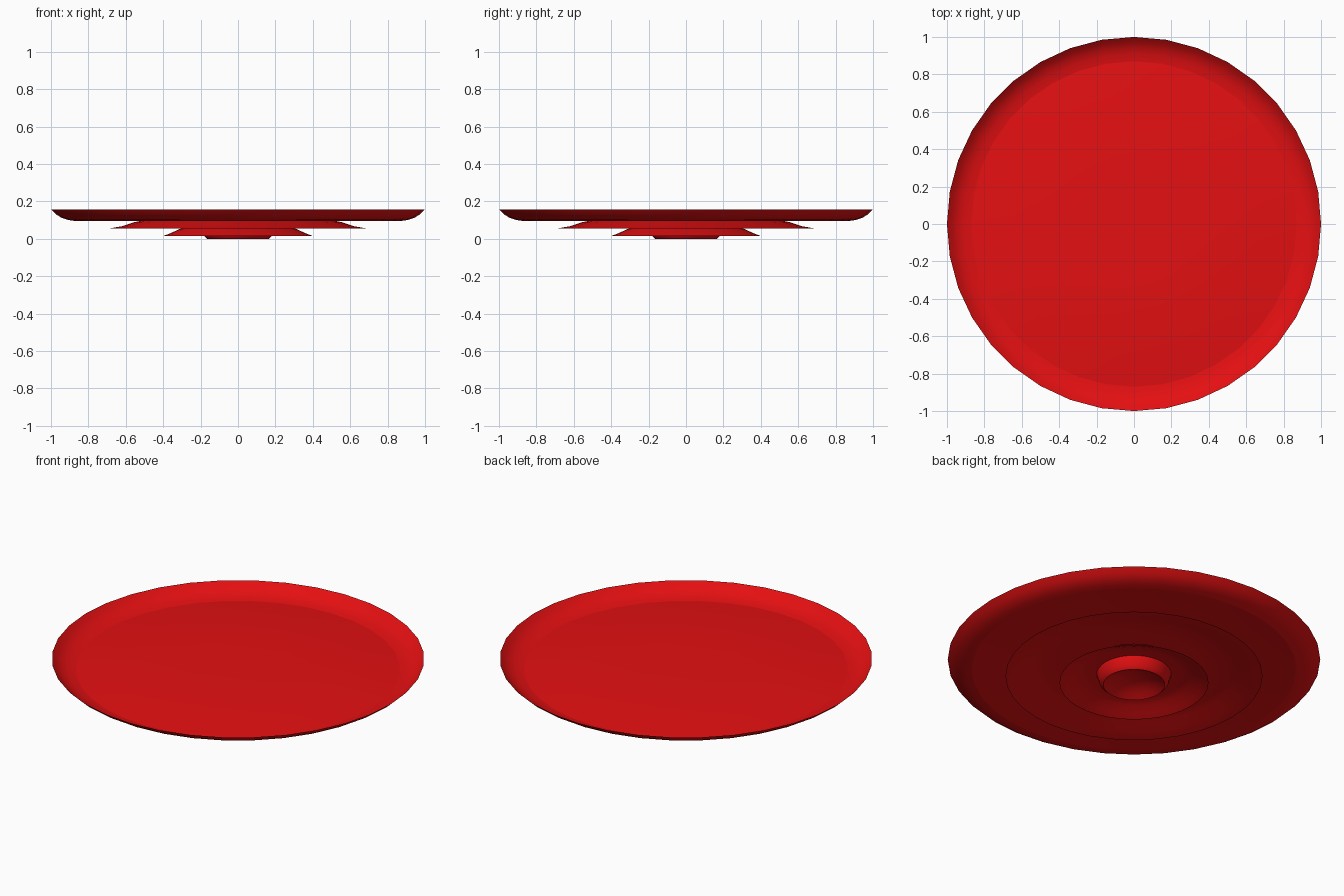
import bpy, bmesh, math

SIDES = 36

cube = bpy.data.objects.get("Cube")
if cube:
    bpy.data.objects.remove(cube, do_unlink=True)

red = bpy.data.materials.new("glossy_red")
red.use_nodes = True
colour = (0.78, 0.005, 0.006, 1.0)
red.diffuse_color = colour
red.node_tree.nodes["Principled BSDF"].inputs["Base Color"].default_value = colour


def lathe(name, profile):
    """Spin an (r, z) profile, listed from the outside in, around the z axis."""
    bm = bmesh.new()
    verts = [bm.verts.new((0, -r, z)) for r, z in profile]
    edges = [bm.edges.new(pair) for pair in zip(verts, verts[1:])]
    bmesh.ops.spin(bm, geom=verts + edges, cent=(0, 0, 0), axis=(0, 0, 1),
                   angle=math.tau, steps=SIDES, use_merge=True)
    bmesh.ops.remove_doubles(bm, verts=bm.verts, dist=0.0005)
    bm.normal_update()
    # Point the sheet upward
    if sum(f.normal.z * f.calc_area() for f in bm.faces) < 0:
        bmesh.ops.reverse_faces(bm, faces=bm.faces)
    for f in bm.faces:
        f.smooth = True
    mesh = bpy.data.meshes.new(name)
    bm.to_mesh(mesh)
    bm.free()
    mesh.materials.append(red)
    obj = bpy.data.objects.new(name, mesh)
    bpy.context.collection.objects.link(obj)
    return obj


# Upturned rim, and a gently domed floor that meets it in a crease
lathe("dish_rim", [(1.0, 0.157), (0.975, 0.132), (0.945, 0.113),
                   (0.91, 0.101), (0.87, 0.095)])
lathe("dish_floor", [(0.87, 0.095), (0.7, 0.109), (0.5, 0.121),
                     (0.3, 0.125), (0, 0.126)])

# Flared tiers stacked below, hollow underneath
lathe("upper_tier", [(0.69, 0.055), (0.62, 0.067), (0.55, 0.09),
                     (0.48, 0.102), (0.38, 0.106), (0.25, 0.107)])
lathe("lower_tier", [(0.4, 0.015), (0.36, 0.03), (0.31, 0.053),
                     (0.26, 0.064), (0.19, 0.067)])

# Foot ring with a hollow centre
lathe("foot_wall", [(0.2, 0.067), (0.185, 0.018), (0.165, 0.0)])
lathe("foot_hollow", [(0.165, 0.0), (0.13, 0.018), (0.09, 0.034),
                      (0.045, 0.044), (0, 0.047)])
